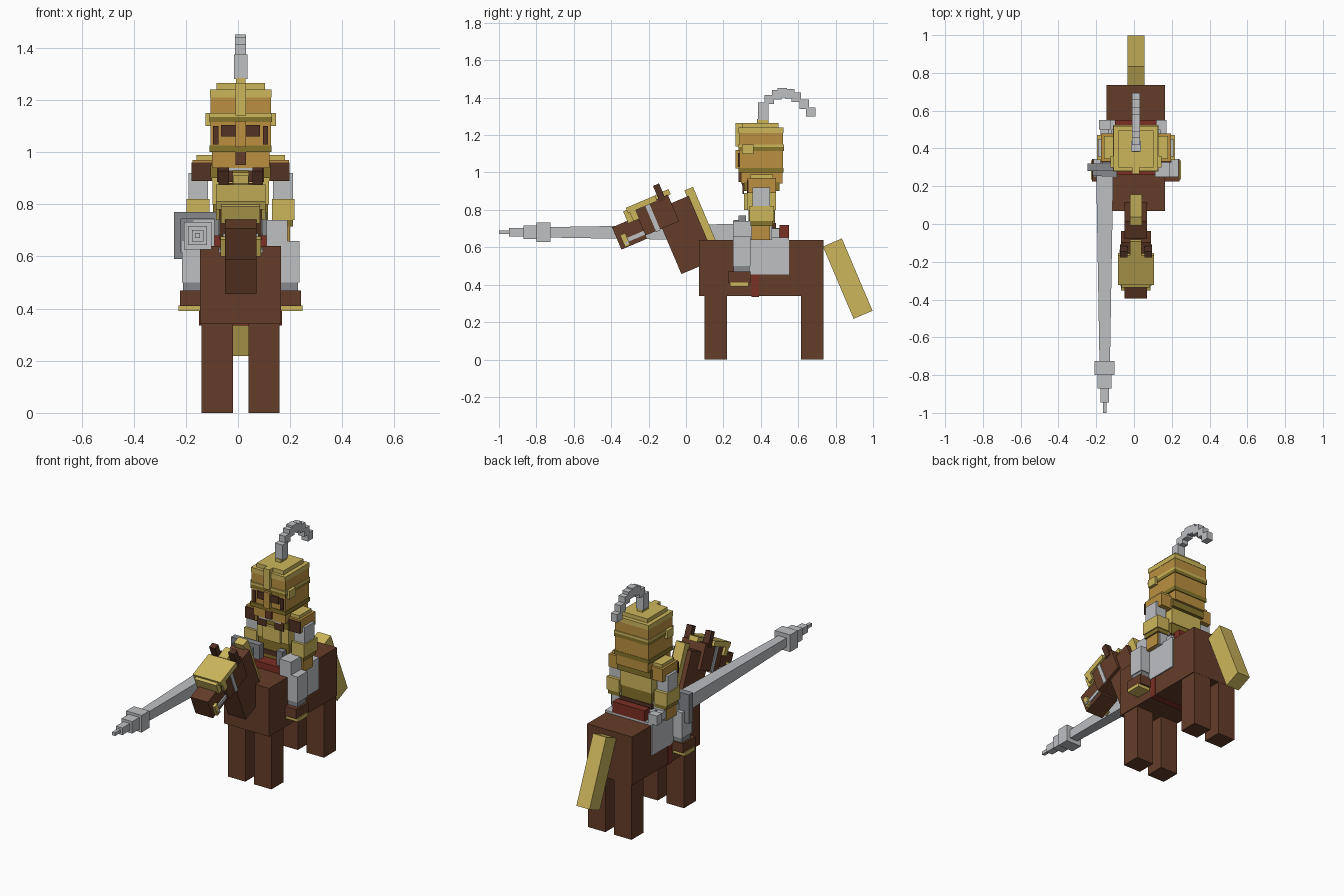
import bpy
import bmesh
from math import radians
from mathutils import Matrix, Vector

cube = bpy.data.objects.get("Cube")
if cube:
    bpy.data.objects.remove(cube, do_unlink=True)


def material(name, hex_colour):
    """Flat material from an sRGB hex colour, stored as linear."""
    rgb = [(c / 255) ** 2.2 for c in bytes.fromhex(hex_colour)]
    mat = bpy.data.materials.new(name)
    mat.use_nodes = True
    mat.diffuse_color = (*rgb, 1)
    mat.node_tree.nodes["Principled BSDF"].inputs["Base Color"].default_value = (*rgb, 1)
    return mat


brown = material("chestnut_brown", "643f2d")
dark_brown = material("dark_brown", "54362a")
gold = material("gold", "cbb55c")
bronze = material("bronze", "b98f42")
olive = material("dark_gold", "85732f")
silver = material("silver", "bcbec1")
steel = material("steel_grey", "85878b")
red = material("saddle_red", "7a3328")

MIDDLE = 0.01
TILT = Matrix.Rotation(radians(23), 4, 'X')   # shared lean of neck, head and tail
LEVEL = Matrix.Identity(4)


def block(name, mat, xs, ys, zs, turn=LEVEL, taper=1.0):
    """Box between the given limits; taper scales the end facing -y."""
    low, high = (Vector(corner) for corner in zip(xs, ys, zs))
    centre, size = (low + high) / 2, high - low
    bm = bmesh.new()
    bmesh.ops.create_cube(bm, size=1)
    for v in bm.verts:
        k = taper if v.co.y < 0 else 1
        v.co = turn @ (centre + Vector((v.co.x * size.x * k, v.co.y * size.y, v.co.z * size.z * k)))
    mesh = bpy.data.meshes.new(name)
    bm.to_mesh(mesh)
    bm.free()
    mesh.materials.append(mat)
    obj = bpy.data.objects.new(name, mesh)
    bpy.context.collection.objects.link(obj)
    return obj


def middle(name, mat, half, ys, zs, turn=LEVEL):
    """Box centred on the symmetry plane."""
    return block(name, mat, (MIDDLE - half, MIDDLE + half), ys, zs, turn)


def pair(name, mat, inner, outer, ys, zs, turn=LEVEL):
    """Two boxes mirrored across the symmetry plane."""
    block("left_" + name, mat, (MIDDLE + inner, MIDDLE + outer), ys, zs, turn)
    block("right_" + name, mat, (MIDDLE - outer, MIDDLE - inner), ys, zs, turn)


# Horse body, legs and tail
middle("horse_body", brown, .155, (.07, .735), (.34, .64))
pair("front_leg", brown, .03, .15, (.1, .22), (0, .34))
pair("hind_leg", brown, .03, .15, (.615, .734), (0, .34))
middle("tail", gold, .045, (.91, 1.02), (-.15, .27), TILT)

# Neck, head and mane
middle("neck", brown, .06, (.156, .355), (.43, .8), TILT)
middle("mane", gold, .032, (.345, .395), (.5, .835), TILT)
middle("horse_head", brown, .08, (.06, .255), (.695, .85), TILT)
middle("muzzle", brown, .06, (-.088, .06), (.676, .805), TILT)
pair("ear", dark_brown, .045, .085, (.2, .235), (.83, .923), TILT)

# Horse face armour and bridle
middle("face_plate", gold, .095, (.02, .19), (.84, .872), TILT)
middle("brow_plate", gold, .075, (0, .03), (.79, .86), TILT)
middle("poll_plate", gold, .03, (.19, .27), (.845, .875), TILT)
pair("cheek_plate", gold, .08, .095, (.03, .065), (.79, .85), TILT)
pair("cheek_strap", silver, .08, .086, (.12, .145), (.69, .84), TILT)
pair("muzzle_strap", silver, .06, .068, (-.05, .07), (.7, .722), TILT)
pair("bit_ring", gold, .06, .078, (-.065, -.035), (.68, .75), TILT)
middle("bit_bar", silver, .085, (-.055, -.04), (.69, .705), TILT)

# Saddle
middle("girth", red, .159, (.35, .39), (.335, .64))
middle("saddle_cloth", silver, .163, (.34, .55), (.455, .652))
middle("saddle_seat", red, .11, (.26, .5), (.64, .68))
middle("saddle_cantle", red, .11, (.5, .55), (.64, .72))
middle("saddle_rail", silver, .13, (.46, .5), (.64, .7))
pair("pommel_guard", silver, .1, .18, (.25, .46), (.64, .74))
pair("pommel_horn", steel, .06, .1, (.28, .32), (.66, .77))

# Rider legs and boots
pair("shin", silver, .145, .225, (.25, .345), (.5, .66))
pair("shin_cuff", steel, .145, .22, (.255, .34), (.46, .51))
pair("boot", brown, .145, .232, (.225, .345), (.41, .47))
pair("boot_sole", gold, .145, .238, (.235, .335), (.39, .412))

# Rider torso
middle("waist", olive, .105, (.335, .475), (.64, .8))
middle("belt", dark_brown, .11, (.33, .48), (.7, .73))
middle("breastplate", gold, .108, (.325, .48), (.8, .9))
middle("chest_boss", gold, .06, (.31, .33), (.8, .89))
middle("collar", olive, .115, (.31, .5), (.9, .95))
pair("collar_patch", dark_brown, .03, .09, (.302, .31), (.885, .94))
middle("gorget", silver, .075, (.3, .31), (.93, .96))

# Arms
pair("shoulder_plate", bronze, .1, .185, (.33, .48), (.89, .97))
pair("shoulder_trim", gold, .1, .17, (.345, .465), (.965, .99))
pair("shoulder_band", dark_brown, .11, .188, (.325, .335), (.89, .96))
pair("upper_arm", silver, .125, .2, (.355, .45), (.81, .92))
pair("gauntlet_cuff", gold, .12, .207, (.34, .47), (.74, .82))
pair("gauntlet_edge", olive, .12, .2, (.345, .465), (.715, .745))
pair("hand", bronze, .125, .19, (.35, .45), (.64, .72))

# Helmet
middle("helmet_neck", bronze, .11, (.295, .515), (.94, 1.02))
middle("helmet_shell", bronze, .116, (.285, .518), (1.01, 1.235))
middle("helmet_lower_rim", olive, .119, (.28, .52), (1, 1.025))
middle("helmet_band", olive, .12, (.281, .523), (1.115, 1.135))
middle("helmet_band_trim", gold, .12, (.278, .523), (1.135, 1.15))
middle("helmet_crown", gold, .118, (.28, .52), (1.21, 1.24))
middle("helmet_top", gold, .093, (.3, .495), (1.235, 1.265))
middle("helmet_crest", gold, .02, (.265, .3), (1.14, 1.265))
pair("helmet_hinge", gold, .115, .135, (.3, .36), (1.1, 1.15))
pair("eye_slot", dark_brown, .02, .075, (.277, .286), (1.06, 1.105))
middle("visor_ridge", bronze, .02, (.265, .286), (1.02, 1.12))
pair("cheek_slot", dark_brown, .085, .105, (.277, .286), (1.03, 1.1))
middle("chin", brown, .02, (.28, .3), (.95, 1))

# Plume, a chain of small blocks curling backwards
middle("plume_base", gold, .018, (.38, .44), (1.24, 1.285))
middle("plume_stem", silver, .026, (.385, .44), (1.28, 1.375))
plume = [(.445, 1.39), (.485, 1.415), (.515, 1.427), (.555, 1.42), (.59, 1.402), (.632, 1.365), (.667, 1.323)]
for y, z in plume:
    middle("plume_block", silver, .021, (y - .026, y + .026), (z - .025, z + .025))


# Lance: stepped blocks along one axis
def lance_part(name, mat, half, ys, taper=1.0):
    block(name, mat, (-.155 - half, -.155 + half), ys, (.68 - half, .68 + half), LEVEL, taper)


lance_part("lance_handle", silver, .022, (.3, .54))
lance_part("lance_pommel", silver, .03, (.5, .55))
lance_part("lance_guard", steel, .09, (.28, .32))
lance_part("lance_guard_step", steel, .065, (.255, .285))
lance_part("lance_shaft", silver, .045, (-.73, .27), .62)
lance_part("lance_tip_collar", silver, .053, (-.8, -.725))
lance_part("lance_tip_middle", silver, .037, (-.87, -.8))
lance_part("lance_tip_front", silver, .022, (-.945, -.87))
lance_part("lance_point", silver, .01, (-1, -.945))
